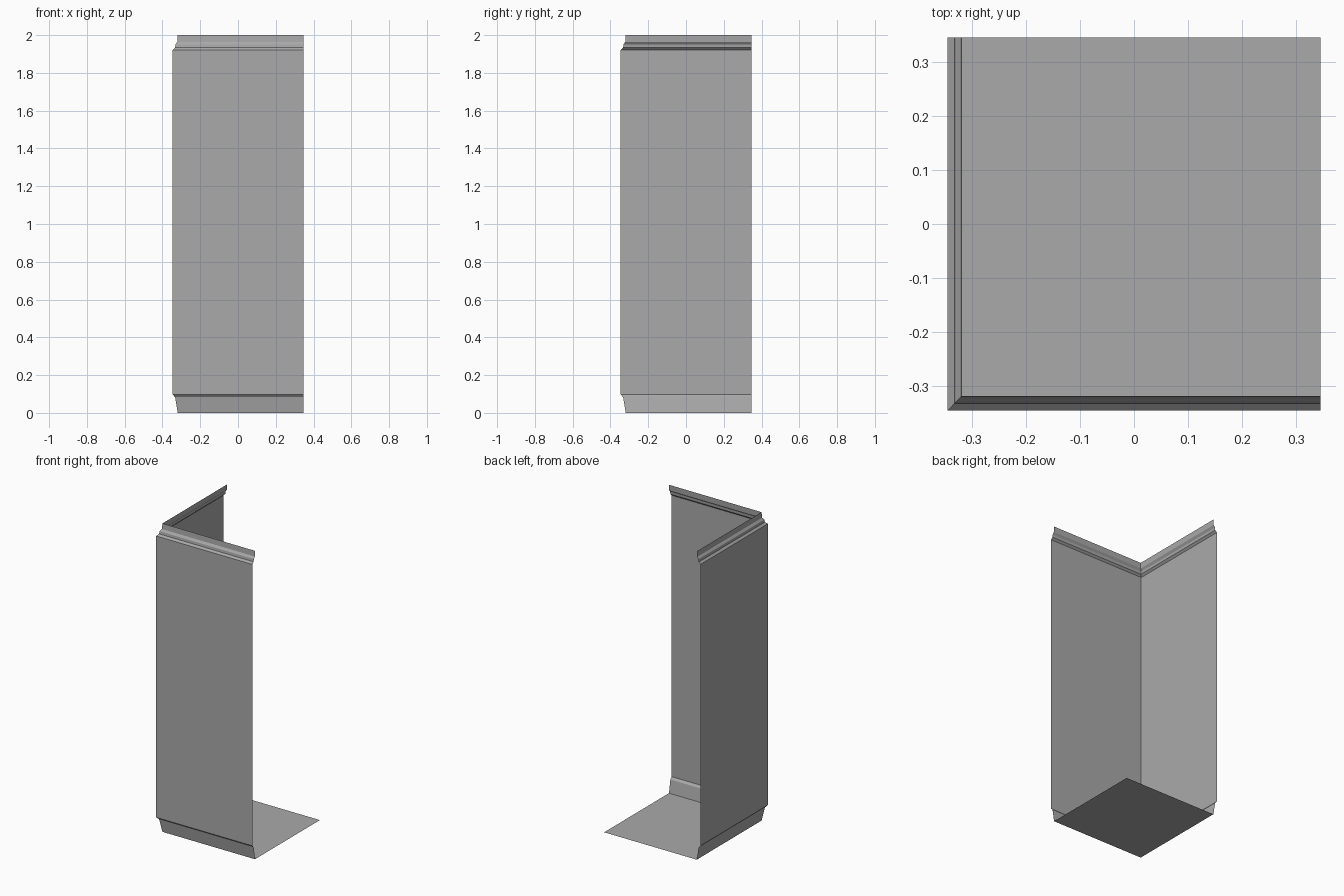
import bpy

cube = bpy.data.objects.get("Cube")
if cube:
    bpy.data.objects.remove(cube, do_unlink=True)

END = 0.3455    # open ends of both walls
WALL = -0.3455  # outer wall plane
STEP = -0.333   # middle ledge of the mouldings
INNER = -0.319  # recessed rim and floor edge

grey = bpy.data.materials.new("plain_grey")
grey.use_nodes = True
grey.diffuse_color = (0.4, 0.4, 0.4, 1)
grey.node_tree.nodes["Principled BSDF"].inputs["Base Color"].default_value = (0.4, 0.4, 0.4, 1)


def add_sheet(name, verts, faces):
    mesh = bpy.data.meshes.new(name)
    mesh.from_pydata(verts, [], faces)
    mesh.materials.append(grey)
    obj = bpy.data.objects.new(name, mesh)
    bpy.context.collection.objects.link(obj)
    return obj


def sweep_corner(name, profile):
    """Sweep an (offset, height) profile around the mitred corner."""
    verts, faces = [], []
    for d, z in profile:
        verts += [(d, END, z), (d, d, z), (END, d, z)]
    for row in range(len(profile) - 1):
        for col in range(2):
            a = row * 3 + col
            faces.append((a, a + 1, a + 4, a + 3))
    return add_sheet(name, verts, faces)


# Profiles run upward so that the faces point outward
sweep_corner("base_moulding", [(INNER, 0), (STEP, 0.083), (WALL, 0.097)])
sweep_corner("walls", [(WALL, 0.097), (WALL, 1.922)])
sweep_corner("top_moulding", [(WALL, 1.922), (STEP, 1.934), (STEP + 0.002, 1.951),
                              (INNER - 0.002, 1.964), (INNER, 2)])

# Floor sheet, facing down
add_sheet("floor", [(INNER, INNER, 0), (INNER, END, 0), (END, END, 0), (END, INNER, 0)],
          [(0, 1, 2, 3)])
